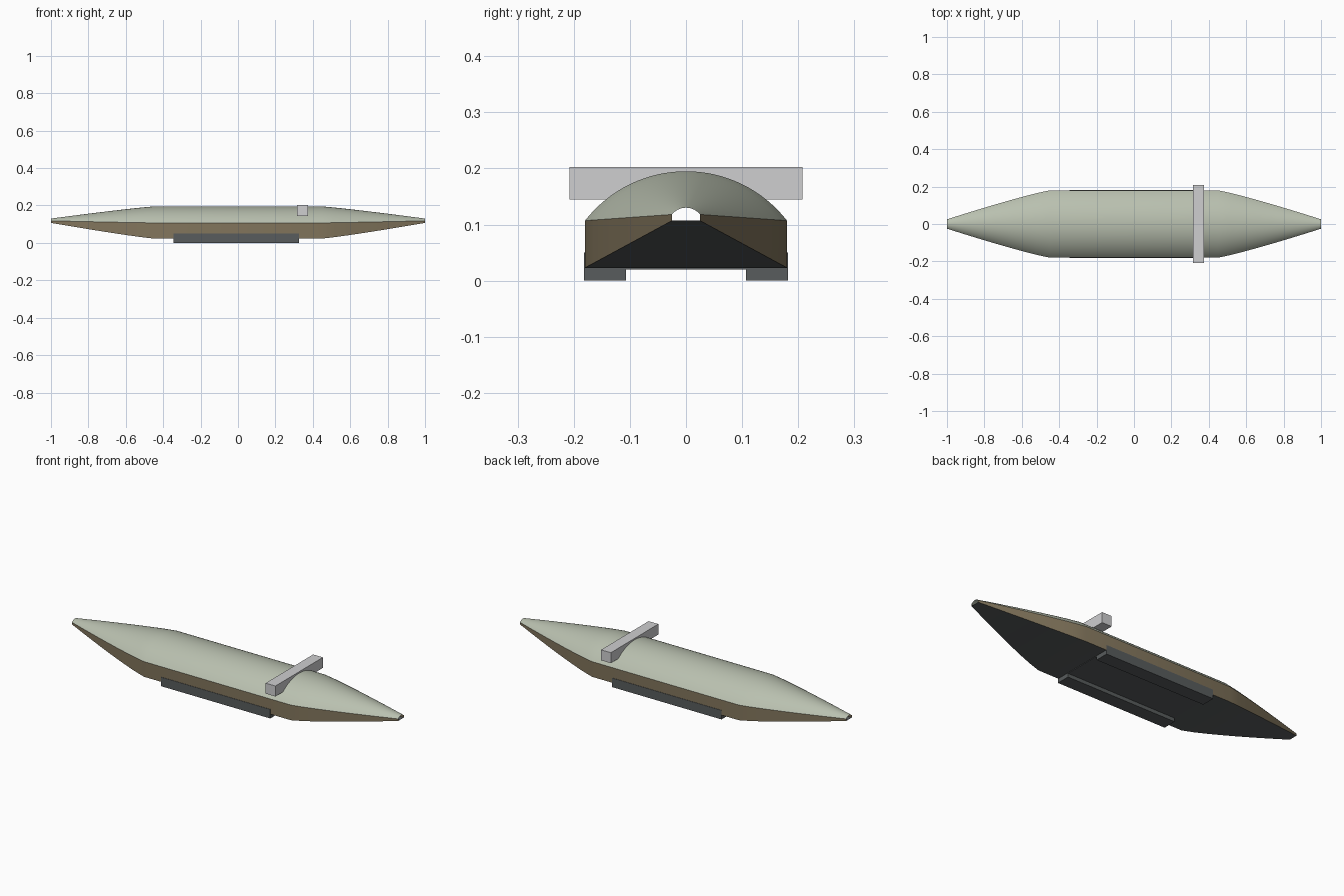
import bpy, bmesh, math

cube = bpy.data.objects.get("Cube")
if cube:
    bpy.data.objects.remove(cube, do_unlink=True)


def material(name, color):
    mat = bpy.data.materials.new(name)
    mat.use_nodes = True
    mat.diffuse_color = (*color, 1)
    mat.node_tree.nodes["Principled BSDF"].inputs["Base Color"].default_value = (*color, 1)
    return mat


SAGE = material("sage_green", (0.485, 0.527, 0.43))
TAN = material("tan", (0.223, 0.178, 0.107))
DARK = material("dark_grey", (0.098, 0.107, 0.109))
LIGHT = material("light_grey", (0.62, 0.62, 0.63))


def add_object(name, bm, mats, smooth=False):
    mesh = bpy.data.meshes.new(name)
    bm.to_mesh(mesh)
    bm.free()
    for mat in mats:
        mesh.materials.append(mat)
    obj = bpy.data.objects.new(name, mesh)
    bpy.context.collection.objects.link(obj)
    if smooth:
        bpy.ops.object.select_all(action="DESELECT")
        obj.select_set(True)
        bpy.context.view_layer.objects.active = obj
        bpy.ops.object.shade_smooth_by_angle(angle=math.radians(30))
    return obj


def box(name, x, y, z, mat):
    bm = bmesh.new()
    bmesh.ops.create_cube(bm, size=1)
    for v in bm.verts:
        v.co = [lo + (c + 0.5) * (hi - lo) for c, (lo, hi) in zip(v.co, (x, y, z))]
    return add_object(name, bm, [mat])


def loft(section):
    """Skin open cross-sections along the length of the body."""
    bm = bmesh.new()
    rows = [[bm.verts.new((x, y, z)) for y, z in section(taper(x))] for x in STATIONS]
    for a, b in zip(rows, rows[1:]):
        for i in range(len(a) - 1):
            bm.faces.new((a[i], b[i], b[i + 1], a[i + 1]))
    return bm


# Straight middle body with slightly rounded tapers to both ends
MID, STEPS = 0.45, 8
ENDS = [MID + (1 - MID) * i / STEPS for i in range(STEPS + 1)]
STATIONS = [-x for x in reversed(ENDS)] + ENDS


def taper(x):
    return max(0, (abs(x) - MID) / (1 - MID)) ** 1.13


def half_width(t):
    return 0.18 - 0.155 * t


def rim(t):
    return 0.107 + 0.011 * t


# Canopy: shallow circular arc, open at the ends
def canopy_section(t, segments=32):
    w, rise = half_width(t), 0.088 - 0.076 * t
    radius = (w * w + rise * rise) / (2 * rise)
    spread = math.asin(w / radius)
    angles = [spread * (2 * i / segments - 1) for i in range(segments + 1)]
    return [(radius * math.sin(a), rim(t) + rise - radius + radius * math.cos(a)) for a in angles]


add_object("canopy", loft(canopy_section), [SAGE], smooth=True)


# Hull: upright sides and a flat floor that rises towards the ends
def hull_section(t):
    w, floor = half_width(t), 0.023 + 0.084 * t
    return [(w, rim(t)), (w, floor), (-w, floor), (-w, rim(t))]


hull = loft(hull_section)
hull.normal_update()
for face in hull.faces:
    face.material_index = 1 if abs(face.normal.z) > 0.5 else 0
add_object("hull", hull, [TAN, DARK], smooth=True)

# Skids on both sides with a thin plate between them
SKID_X = (-0.345, 0.325)
for side, name in ((1, "left_skid"), (-1, "right_skid")):
    box(name, SKID_X, sorted((side * 0.107, side * 0.182)), (0, 0.05), DARK)
box("belly_plate", SKID_X, (-0.107, 0.107), (0.02, 0.026), DARK)

# Crossbar over the canopy
box("crossbar", (0.315, 0.375), (-0.208, 0.208), (0.145, 0.203), LIGHT)
